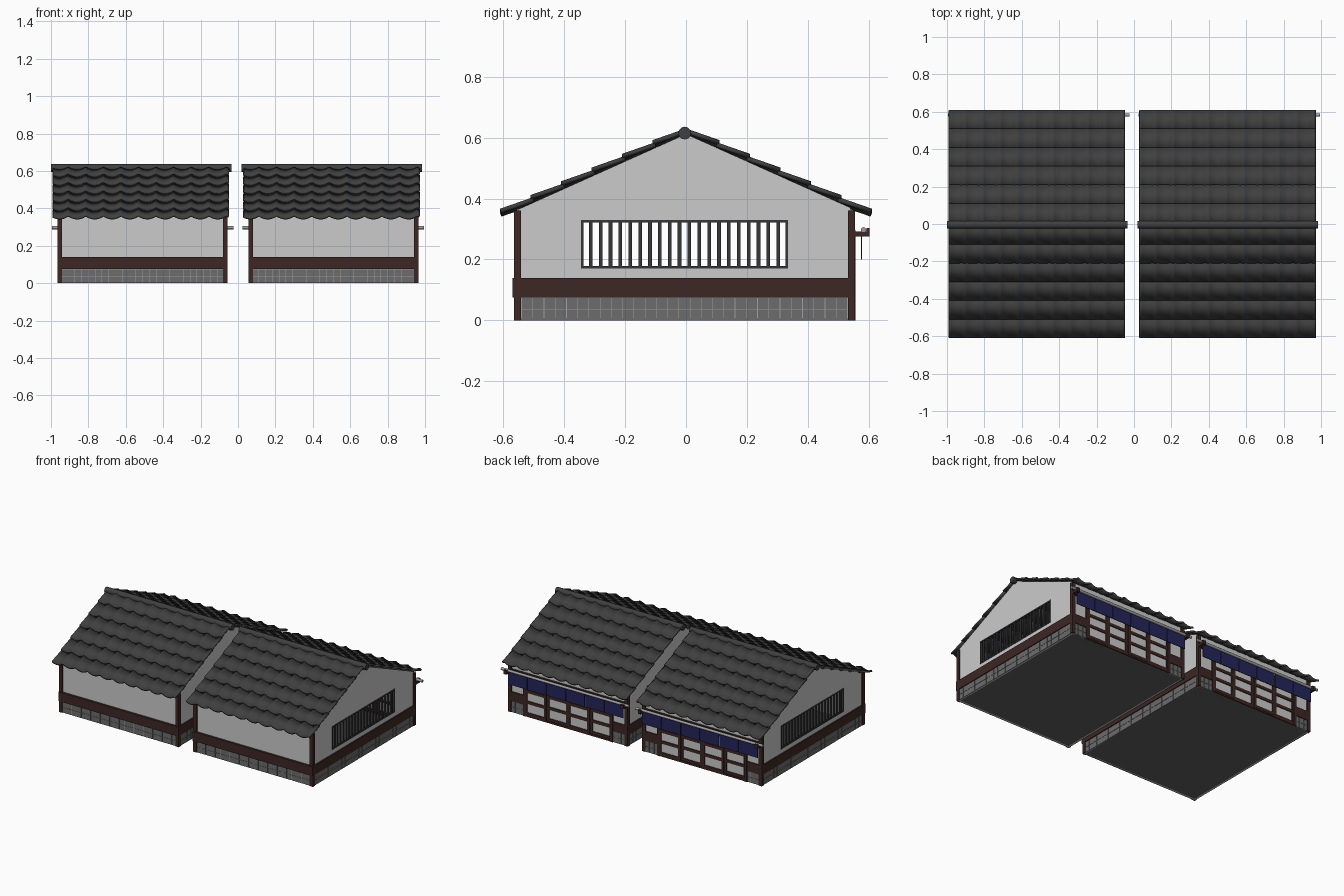
import bpy, bmesh, math

if "Cube" in bpy.data.objects:
    bpy.data.objects.remove(bpy.data.objects["Cube"])


def material(name, rgb):
    m = bpy.data.materials.new(name)
    m.diffuse_color = (*rgb, 1)
    m.use_nodes = True
    m.node_tree.nodes["Principled BSDF"].inputs["Base Color"].default_value = m.diffuse_color
    return m


WOOD = material("dark_wood", (0.045, 0.02, 0.017))
ROOF = material("roof_tile", (0.05, 0.05, 0.05))
STONE = material("stone", (0.15, 0.15, 0.15))
GROUT = material("grout", (0.35, 0.35, 0.35))
CLOTH = material("navy_cloth", (0.018, 0.018, 0.1))
PAPER = material("paper", (0.8, 0.8, 0.8))
BARS = material("window_bars", (0.035, 0.035, 0.04))
FLOOR = material("floor_stone", (0.12, 0.12, 0.12))


def finish(name, bm, mat, cx, smooth=False):
    me = bpy.data.meshes.new(name)
    bm.to_mesh(me)
    bm.free()
    ob = bpy.data.objects.new(name, me)
    bpy.context.collection.objects.link(ob)
    ob.location.x = cx
    if mat:
        me.materials.append(mat)
    if smooth:
        bpy.ops.object.select_all(action='DESELECT')
        ob.select_set(True)
        bpy.context.view_layer.objects.active = ob
        bpy.ops.object.shade_smooth_by_angle(angle=math.radians(40))
    return ob


def solidify(ob, t):
    mod = ob.modifiers.new("thickness", 'SOLIDIFY')
    mod.thickness = t
    mod.offset = 0


def boxes(name, items, mat, cx):
    """One object out of many boxes given as (x0, x1, y0, y1, z0, z1)."""
    bm = bmesh.new()
    for b in items:
        vs = bmesh.ops.create_cube(bm, size=1)["verts"]
        for v in vs:
            v.co = [(b[2*k] + b[2*k+1]) / 2 + v.co[k] * (b[2*k+1] - b[2*k]) for k in range(3)]
    return finish(name, bm, mat, cx)


def rod(name, x0, x1, y, z, r, mat, cx):
    bm = bmesh.new()
    bmesh.ops.create_cone(bm, cap_ends=True, segments=12, radius1=r, radius2=r, depth=x1 - x0)
    for v in bm.verts:
        v.co = ((x0 + x1) / 2 + v.co.z, y + v.co.x, z + v.co.y)
    return finish(name, bm, mat, cx, True)


def wave(u):
    """Pantile section: wide sagging pan, narrow roll."""
    if u < 0.76:
        return -0.009 * math.sin(math.pi * u / 0.76)
    return 0.006 * math.sin(math.pi * (u - 0.76) / 0.24)


def roof_slope(s, cx):
    cols, seg, rows = 10, 10, 6
    bm = bmesh.new()
    for r in range(rows):
        strip = []
        for y, lift in ((0.1 * r, -0.003), (0.1 * r + 0.108, 0.008)):
            strip.append([bm.verts.new((-0.48 + 0.94 * i / (cols * seg), s * y,
                                        0.621 - 0.45 * y + lift + wave((i % seg) / seg)))
                          for i in range(cols * seg + 1)])
        a, b = strip
        for i in range(cols * seg):
            f = [a[i], a[i+1], b[i+1], b[i]]
            bm.faces.new(f if s > 0 else f[::-1])
    ob = finish("roof_tiles_front" if s < 0 else "roof_tiles_back", bm, ROOF, cx, True)
    solidify(ob, 0.012)


def gable(s, cx):
    pts = [(-.55, 0), (.54, 0), (.54, .37), (0, .612), (-.55, .365),
           (-.34, .175), (.33, .175), (.33, .325), (-.34, .325)]
    bm = bmesh.new()
    v = [bm.verts.new((s * 0.442, y, z)) for y, z in pts]
    for f in ((0, 1, 6, 5), (1, 2, 7, 6), (2, 3, 4, 8, 7), (4, 0, 5, 8)):
        f = f if s > 0 else f[::-1]
        bm.faces.new([v[i] for i in f])
    solidify(finish("gable_wall", bm, None, cx), 0.01)


def tiles(length, axis, start, face, out):
    """Two courses of stone blocks along an axis, standing proud of a face."""
    n = round(length / 0.037)
    p = length / n
    lo, hi = sorted((face, face + out))
    res = []
    for i in range(n):
        a, b = start + i * p + 0.001, start + (i + 1) * p - 0.001
        for z in (0.0, 0.038):
            res.append((a, b, lo, hi, z, z + 0.036) if axis == 'x' else (lo, hi, a, b, z, z + 0.036))
    return res


def house(cx):
    # roof
    for s in (-1, 1):
        roof_slope(s, cx)
        gable(s, cx)
    rod("ridge_cap", -0.49, 0.475, -0.004, 0.615, 0.021, ROOF, cx)

    # floor and long walls
    boxes("floor", [(-.45, .45, -.555, .545, 0, .006)], FLOOR, cx)
    boxes("front_wall", [(-.44, .44, -.555, -.545, 0, .365)], None, cx)
    boxes("back_wall", [(-.44, .44, .535, .545, .285, .365),
                        (-.44, -.33, .535, .545, 0, .285),
                        (.33, .44, .535, .545, 0, .285)], None, cx)

    # stone base
    boxes("base_grout", [(-.449, .449, -.558, -.55, 0, .076),
                         (-.449, -.441, -.55, .54, 0, .076), (.441, .449, -.55, .54, 0, .076),
                         (-.44, -.33, .54, .548, 0, .076), (.33, .44, .54, .548, 0, .076)], GROUT, cx)
    boxes("base_stones", tiles(.87, 'x', -.435, -.558, -.002)
          + tiles(1.07, 'y', -.54, .449, .002) + tiles(1.07, 'y', -.54, -.449, -.002)
          + tiles(.11, 'x', -.44, .548, .002) + tiles(.11, 'x', .33, .548, .002), STONE, cx)

    # timber posts, skirting boards
    posts = [(x, x + .024, y, y + .024, 0, .36) for x in (-.455, .431) for y in (-.565, .531)]
    boxes("corner_posts", posts, WOOD, cx)
    boxes("skirting_boards", [(-.455, .455, -.57, -.55, .076, .14),
                              (-.455, -.44, -.565, .535, .076, .14), (.44, .455, -.565, .535, .076, .14),
                              (-.44, -.33, .54, .554, .076, .14), (.33, .44, .54, .554, .076, .14)], WOOD, cx)

    # barred side windows
    bars = []
    for x in (-.443, .443):
        x0, x1 = x - .007, x + .007
        bars += [(x0, x1, -.345, .335, z, z + .008) for z in (.17, .322)]
        bars += [(x0, x1, y, y + .008, .17, .33) for y in (-.345, .327)]
        bars += [(x - .005, x + .005, y - .006, y + .006, .175, .325)
                 for y in [-.345 + .68 * i / 21 for i in range(1, 21)]]
    boxes("window_bars", bars, BARS, cx)

    # sliding doors on the back
    frame = [(-.455, .455, .534, .556, .275, .297), (-.33, .33, .534, .553, 0, .012)]
    frame += [(x - .011, x + .011, .534, .556, 0, .28) for x in (-.33, .33)]
    paper, n, w = [], 4, .66 / 4
    for i in range(n):
        a = -.33 + i * w
        y = .537 + .006 * (i % 2)
        frame += [(a, a + .018, y, y + .012, .01, .28), (a + w - .018, a + w, y, y + .012, .01, .28)]
        frame += [(a, a + w, y, y + .012, z, z + .02) for z in (.01, .09, .165, .258)]
        paper.append((a + .01, a + w - .01, y + .003, y + .006, .015, .27))
    boxes("door_frames", frame, WOOD, cx)
    boxes("door_panels", paper, PAPER, cx)

    # shop curtain on its pole
    boxes("pole_brackets", [b for x in (-.455, .433) for b in
                            ((x, x + .022, .55, .602, .275, .292),
                             (x, x + .022, .592, .602, .29, .303))], WOOD, cx)
    rod("curtain_pole", -.485, .485, .583, .297, .009, GROUT, cx)
    boxes("curtain", [(-.44 + .88 * i / 6 + .002, -.44 + .88 * (i + 1) / 6 - .002, .574, .578, .2, .297)
                      for i in range(6)], CLOTH, cx)


for centre in (-.51, .51):
    house(centre)
